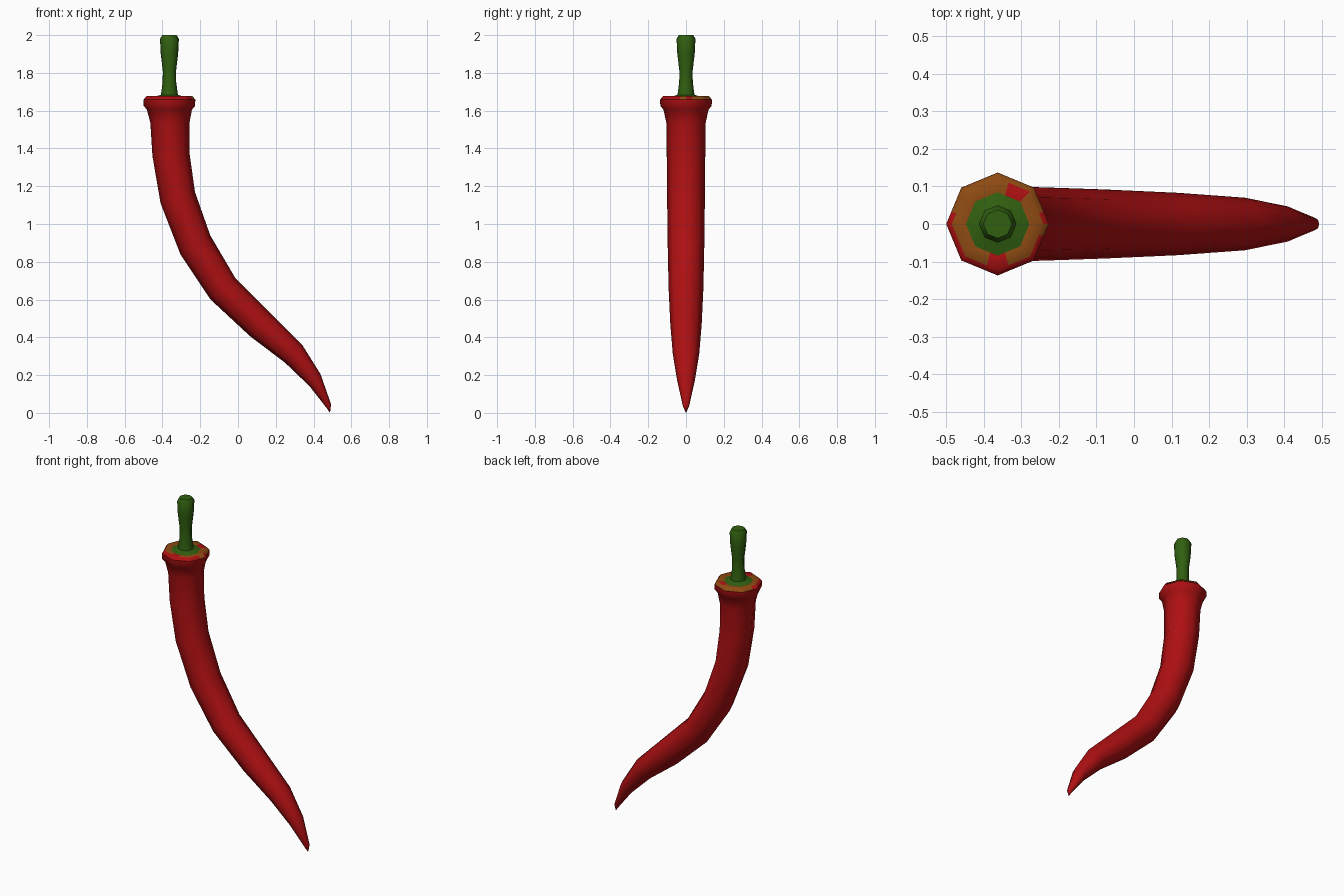
import bpy, bmesh, math
from math import cos, sin, pi

if "Cube" in bpy.data.objects:
    bpy.data.objects.remove(bpy.data.objects["Cube"])

CX = -0.363  # axis of the stem and collar


def material(name, col):
    m = bpy.data.materials.new(name)
    m.diffuse_color = (*col, 1)
    m.use_nodes = True
    m.node_tree.nodes["Principled BSDF"].inputs["Base Color"].default_value = m.diffuse_color
    return m


red = material("pepper red", (0.42, 0.005, 0.006))
green = material("stem green", (0.03, 0.115, 0.005))
brown = material("unripe brown", (0.27, 0.07, 0.006))


def octagon(n):
    """n unit points spread along the edges of an octagon with corners on the axes"""
    k = n // 8
    pts = []
    for i in range(n):
        a, t = i // k * pi / 4, (i % k) / k
        b = a + pi / 4
        pts.append((cos(a) * (1 - t) + cos(b) * t, sin(a) * (1 - t) + sin(b) * t))
    return pts


def loft(name, rings, mats, sides=8, start=None, end=None, rule=None, angle=50):
    """rings: (left x, left z, right x, right z, y radius)"""
    bm = bmesh.new()
    loops = []
    for lx, lz, rx, rz, ry in rings:
        loops.append([bm.verts.new(((lx + rx) / 2 + c * (rx - lx) / 2, s * ry,
                                    (lz + rz) / 2 + c * (rz - lz) / 2))
                      for c, s in octagon(sides)])
    for j, (a, b) in enumerate(zip(loops, loops[1:])):
        for i in range(sides):
            k = (i + 1) % sides
            f = bm.faces.new((a[i], a[k], b[k], b[i]))
            if rule:
                f.material_index = rule(j, (i + 0.5) * 360 / sides)
    for tip, loop in ((start, loops[0]), (end, loops[-1])):
        if tip:
            v = bm.verts.new(tip)
            for i in range(sides):
                bm.faces.new((loop[i], loop[(i + 1) % sides], v))
    bmesh.ops.recalc_face_normals(bm, faces=bm.faces)
    # open lofts here all run upward or inward, so keep normals pointing out
    bm.faces.ensure_lookup_table()
    f = bm.faces[0]
    mid = sum((v.co for v in loops[0]), loops[0][0].co * 0) / sides
    if f.normal.dot(f.calc_center_median() - mid) < 0 and start is not None:
        bmesh.ops.reverse_faces(bm, faces=bm.faces)
    if start is None and end is None and f.normal.z < 0:
        bmesh.ops.reverse_faces(bm, faces=bm.faces)
    me = bpy.data.meshes.new(name)
    bm.to_mesh(me)
    bm.free()
    for m in mats:
        me.materials.append(m)
    ob = bpy.data.objects.new(name, me)
    bpy.context.collection.objects.link(ob)
    bpy.context.view_layer.objects.active = ob
    ob.select_set(True)
    bpy.ops.object.shade_smooth_by_angle(angle=math.radians(angle))
    ob.select_set(False)
    return ob


def flat(r, z):
    return (CX - r, z, CX + r, z, r)


# curved fruit, tip to collar
body = [
    (0.472, 0.022, 0.493, 0.045, 0.016),
    (0.38, 0.14, 0.437, 0.205, 0.047),
    (0.25, 0.265, 0.34, 0.36, 0.070),
    (0.065, 0.405, 0.17, 0.53, 0.083),
    (-0.145, 0.60, -0.015, 0.715, 0.092),
    (-0.305, 0.84, -0.147, 0.94, 0.097),
    (-0.41, 1.11, -0.228, 1.17, 0.100),
    (-0.453, 1.36, -0.256, 1.37, 0.102),
    (-0.464, 1.535, -0.257, 1.535, 0.104),
    flat(0.119, 1.605), flat(0.136, 1.625), flat(0.137, 1.658),
]
loft("fruit", body, [red], start=(0.487, 0.0, 0.0), end=(CX, 0, 1.655), angle=80)


# top of the collar, brown with red patches
def cap_colour(band, a):
    if band == 0:
        return 0 if 15 < a < 165 or a > 345 else 1
    return 1 if 45 < a < 72 or 254 < a < 286 else 0


loft("collar_top", [flat(0.1365, 1.659), flat(0.122, 1.677), flat(0.08, 1.672)],
     [brown, red], sides=48, rule=cap_colour, angle=80)

# stem with flared foot and blunt end
stem = [flat(0.086, 1.672), flat(0.045, 1.684), flat(0.036, 1.75), flat(0.035, 1.81),
        flat(0.046, 1.90), flat(0.050, 1.98), flat(0.038, 2.0)]
loft("stem", stem, [green], start=(CX, 0, 1.66), end=(CX, 0, 2.0), angle=60)
